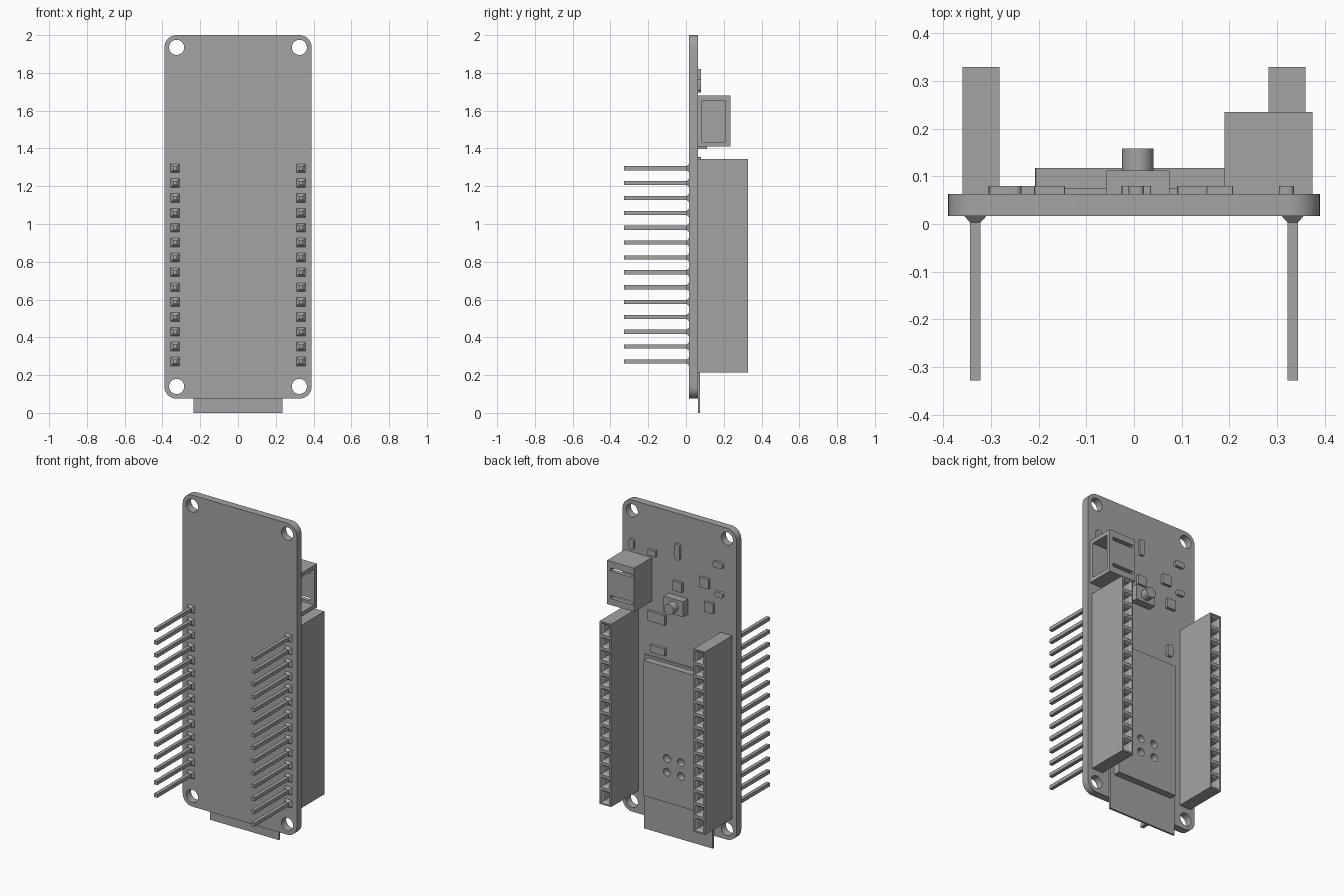
import bpy, bmesh, math
from mathutils import Matrix, Vector

if "Cube" in bpy.data.objects:
    bpy.data.objects.remove(bpy.data.objects["Cube"], do_unlink=True)

grey = bpy.data.materials.new("plain grey")
grey.use_nodes = True
grey.diffuse_color = (0.37, 0.37, 0.37, 1)
grey.node_tree.nodes["Principled BSDF"].inputs["Base Color"].default_value = (0.37, 0.37, 0.37, 1)

FACE = 0.063            # back surface of the board
BOARD_FRONT = 0.017
PITCH = 0.0787
ROWS = [0.272 + PITCH * i for i in range(14)]


def link(name, mesh):
    obj = bpy.data.objects.new(name, mesh)
    bpy.context.collection.objects.link(obj)
    mesh.materials.append(grey)
    return obj


def finish(name, bm):
    mesh = bpy.data.meshes.new(name)
    bm.to_mesh(mesh)
    bm.free()
    return link(name, mesh)


def add_box(bm, x, y, z):
    """Box from (min, max) ranges."""
    size = [r[1] - r[0] for r in (x, y, z)]
    mid = [(r[1] + r[0]) / 2 for r in (x, y, z)]
    mat = Matrix.Translation(mid) @ Matrix.Diagonal((*size, 1))
    return bmesh.ops.create_cube(bm, size=1, matrix=mat)


def box(name, x, y, z):
    bm = bmesh.new()
    add_box(bm, x, y, z)
    return finish(name, bm)


def rounded(cx, cz, w, h, r, steps=8):
    """Outline of a rounded rectangle; a circle when r is half of both sides."""
    pts = []
    for q, (sx, sz) in enumerate(((1, 1), (-1, 1), (-1, -1), (1, -1))):
        for i in range(steps + 1):
            a = math.pi / 2 * (q + i / steps)
            p = (cx + sx * (w / 2 - r) + r * math.cos(a), cz + sz * (h / 2 - r) + r * math.sin(a))
            if not pts or math.dist(p, pts[-1]) > 1e-5:
                pts.append(p)
    if math.dist(pts[0], pts[-1]) < 1e-5:
        pts.pop()
    return pts


def circle(cx, cz, r):
    return rounded(cx, cz, 2 * r, 2 * r, r)


def plate(name, loops, y0, y1):
    """Flat upright plate; loops after the first are holes."""
    cu = bpy.data.curves.new(name, "CURVE")
    cu.dimensions = "2D"
    cu.fill_mode = "BOTH"
    cu.extrude = (y1 - y0) / 2
    for loop in loops:
        s = cu.splines.new("POLY")
        s.points.add(len(loop) - 1)
        for p, (x, z) in zip(s.points, loop):
            p.co = (x, z, 0, 1)
        s.use_cyclic_u = True
    tmp = bpy.data.objects.new(name, cu)
    bpy.context.collection.objects.link(tmp)
    bpy.context.view_layer.update()
    mesh = bpy.data.meshes.new_from_object(tmp.evaluated_get(bpy.context.evaluated_depsgraph_get()))
    bpy.data.objects.remove(tmp, do_unlink=True)
    mesh.transform(Matrix.Translation((0, (y0 + y1) / 2, 0)) @ Matrix.Rotation(math.pi / 2, 4, "X"))
    mesh.materials.clear()
    bm = bmesh.new()
    bm.from_mesh(mesh)
    bmesh.ops.remove_doubles(bm, verts=bm.verts, dist=1e-5)
    bmesh.ops.recalc_face_normals(bm, faces=bm.faces)
    obj = finish(name, bm)
    bpy.data.meshes.remove(mesh)
    smooth(obj)
    return obj


def smooth(obj):
    bpy.ops.object.select_all(action="DESELECT")
    obj.select_set(True)
    bpy.context.view_layer.objects.active = obj
    bpy.ops.object.shade_smooth_by_angle(angle=math.radians(35))


# Circuit board with four mounting holes
holes = [circle(sx * 0.325, z, 0.04) for sx in (-1, 1) for z in (0.14, 1.935)]
plate("circuit_board", [rounded(0, 1.0375, 0.78, 1.925, 0.065)] + holes, BOARD_FRONT, FACE)

# Radio module: thin carrier and a metal can with four round holes
box("module_carrier", (-0.235, 0.235), (FACE, 0.075), (0, 1.075))
dimples = [circle(x, z, 0.024) for x in (-0.048, 0.048) for z in (0.413, 0.498)]
plate("module_can", [rounded(0, 0.643, 0.416, 0.836, 0.002, 1)] + dimples, 0.075, 0.118)


# Pin rows with solder cones, and socket strips behind them
def pin_row(name, x):
    bm = bmesh.new()
    for z in ROWS:
        add_box(bm, (x - 0.011, x + 0.011), (-0.328, 0.02), (z - 0.011, z + 0.011))
        turn = Matrix.Rotation(math.pi / 2, 4, "X") @ Matrix.Rotation(math.pi / 4, 4, "Z")
        bmesh.ops.create_cone(bm, cap_ends=True, segments=4, radius1=0.033, radius2=0.015,
                              depth=0.014, matrix=Matrix.Translation((x, 0.01, z)) @ turn)
    finish(name, bm)


def socket_strip(name, x0, x1):
    bm = bmesh.new()
    add_box(bm, (x0, x1), (FACE, 0.329), (0.215, 1.345))
    for z in ROWS[:-1]:
        bmesh.ops.bisect_plane(bm, geom=bm.verts[:] + bm.edges[:] + bm.faces[:],
                               plane_co=(0, 0, z + PITCH / 2), plane_no=(0, 0, 1))
    bm.normal_update()
    cells = [f for f in bm.faces if f.normal.y > 0.9]
    # rim, funnel, then the straight hole
    for thick, depth in ((0.013, 0), (0.013, -0.014), (0.0005, -0.1)):
        bmesh.ops.inset_individual(bm, faces=cells, thickness=thick, depth=depth)
    finish(name, bm)


for side, s in (("left", 1), ("right", -1)):
    pin_row(side + "_pins", s * 0.333)
    socket_strip(side + "_socket_strip", *sorted((s * 0.282, s * 0.36)))

# Battery connector: box open at the side, with two slots in its back wall
connector = box("battery_connector", (0.19, 0.375), (FACE, 0.235), (1.41, 1.68))
cutters = [box("connector_cavity", (0.21, 0.4), (0.085, 0.21), (1.435, 1.655))]
for z in (1.46, 1.63):
    cutters.append(box("connector_slot", (0.205, 0.35), (0.2, 0.25), (z - 0.01, z + 0.01)))
bpy.context.view_layer.objects.active = connector
for c in cutters:
    c.hide_render = True
    mod = connector.modifiers.new("cut", "BOOLEAN")
    mod.operation, mod.solver, mod.object = "DIFFERENCE", "EXACT", c
    bpy.ops.object.modifier_apply(modifier=mod.name)
    bpy.data.objects.remove(c, do_unlink=True)

# Push button
box("button_base", (-0.058, 0.075), (FACE, 0.112), (1.397, 1.492))
plate("button_cap", [circle(0.008, 1.443, 0.033)], 0.112, 0.158)

# Small surface parts: centre x, centre z, width, height, rounded ends
chips = [
    (0.32, 1.735, 0.032, 0.062, True), (0.18, 1.715, 0.055, 0.035, False),
    (0.005, 1.77, 0.033, 0.1, True), (-0.27, 1.762, 0.068, 0.035, True),
    (0.005, 1.555, 0.062, 0.06, False), (-0.177, 1.627, 0.065, 0.062, False),
    (-0.278, 1.58, 0.055, 0.033, True), (-0.209, 1.482, 0.062, 0.062, False),
    (0.15, 1.323, 0.12, 0.062, False), (0.14, 1.125, 0.1, 0.045, False),
    (-0.2, 1.18, 0.04, 0.075, True),
]
for i, (x, z, w, h, soft) in enumerate(chips):
    r = min(w, h) * (0.35 if soft else 0.03)
    plate(f"surface_part_{i + 1}", [rounded(x, z, w, h, r, 4 if soft else 1)], FACE, 0.08)
